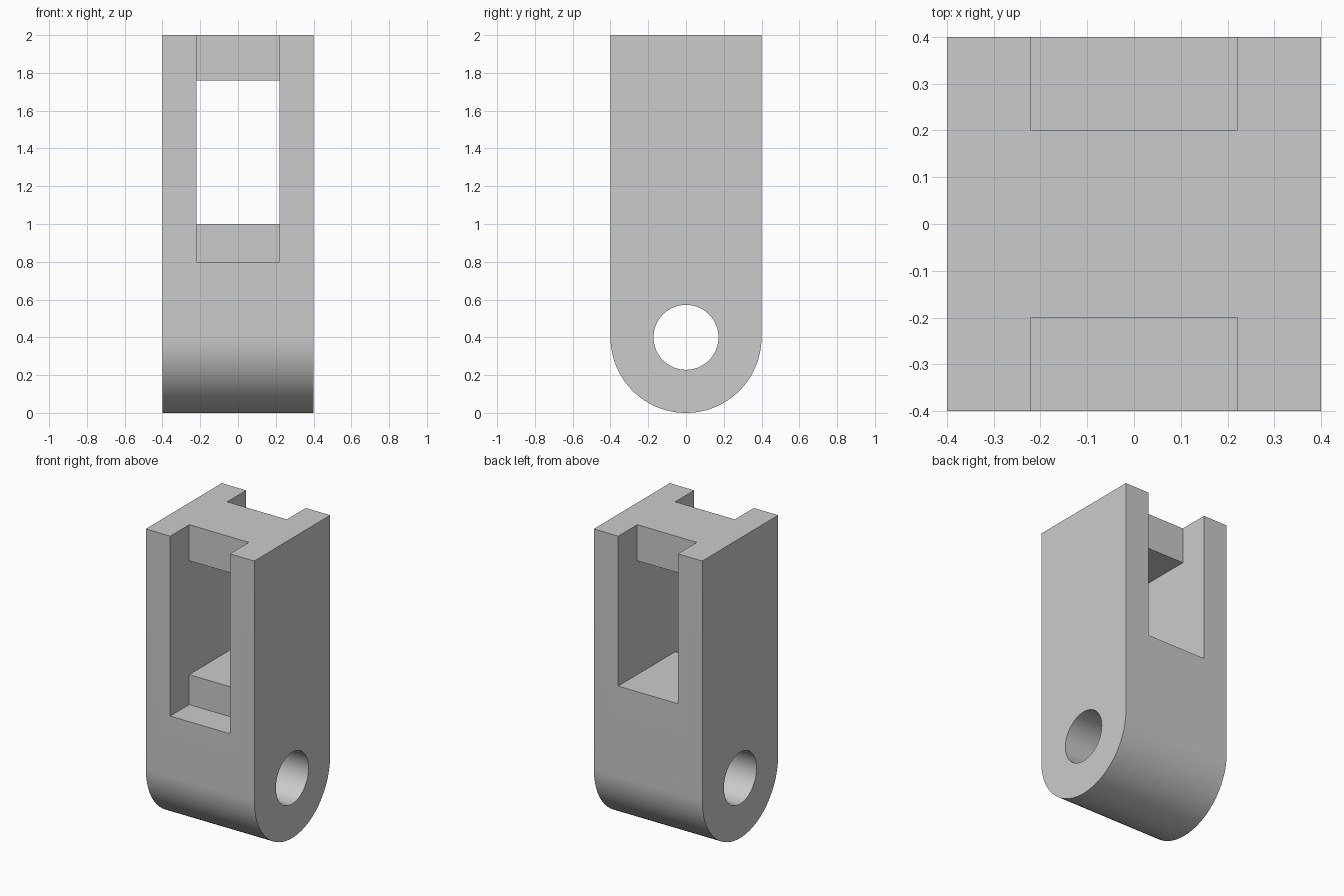
import bpy
import bmesh
from math import pi, cos, sin, radians

cube = bpy.data.objects.get("Cube")
if cube:
    bpy.data.objects.remove(cube, do_unlink=True)

# Plain grey material
grey = bpy.data.materials.new("plain grey")
grey.use_nodes = True
colour = (0.6, 0.6, 0.6, 1)
grey.diffuse_color = colour
grey.node_tree.nodes["Principled BSDF"].inputs["Base Color"].default_value = colour


def prism(name, profile, half_width):
    """Extrude a (y, z) outline along x, centred on x = 0."""
    bm = bmesh.new()
    face = bm.faces.new([bm.verts.new((-half_width, y, z)) for y, z in profile])
    moved = bmesh.ops.extrude_face_region(bm, geom=[face])["geom"]
    verts = [v for v in moved if isinstance(v, bmesh.types.BMVert)]
    bmesh.ops.translate(bm, verts=verts, vec=(2 * half_width, 0, 0))
    bmesh.ops.recalc_face_normals(bm, faces=bm.faces)
    mesh = bpy.data.meshes.new(name)
    bm.to_mesh(mesh)
    bm.free()
    mesh.materials.append(grey)
    obj = bpy.data.objects.new(name, mesh)
    bpy.context.collection.objects.link(obj)
    return obj


def arc(radius, start, end, steps):
    """Points around the pivot axis."""
    angles = [start + (end - start) * i / steps for i in range(steps + 1)]
    return [(radius * cos(a), 0.4 + radius * sin(a)) for a in angles]


# Block with a rounded lower end
body = prism("clevis_body", [(0.4, 2), (-0.4, 2)] + arc(0.4, pi, 2 * pi, 48), 0.4)

# Stepped window, leaving a crossbar between the two cheeks at the top
window = prism("window_cutter", [
    (-0.5, 0.8), (-0.2, 0.8), (-0.2, 1), (0.5, 1), (0.5, 2.1),
    (0.2, 2.1), (0.2, 1.76), (-0.2, 1.76), (-0.2, 2.1), (-0.5, 2.1)], 0.22)

# Cross hole for the pivot pin
pin_hole = prism("pin_hole_cutter", arc(0.172, 0, 2 * pi, 64)[:-1], 0.5)

for cutter in (window, pin_hole):
    cut = body.modifiers.new(cutter.name, "BOOLEAN")
    cut.operation = "DIFFERENCE"
    cut.solver = "EXACT"
    cut.object = cutter
    bpy.ops.object.select_all(action="DESELECT")
    bpy.context.view_layer.objects.active = body
    body.select_set(True)
    bpy.ops.object.modifier_apply(modifier=cut.name)
    bpy.data.objects.remove(cutter, do_unlink=True)

# Smooth curved walls, crisp edges
bpy.ops.object.shade_smooth_by_angle(angle=radians(30))
